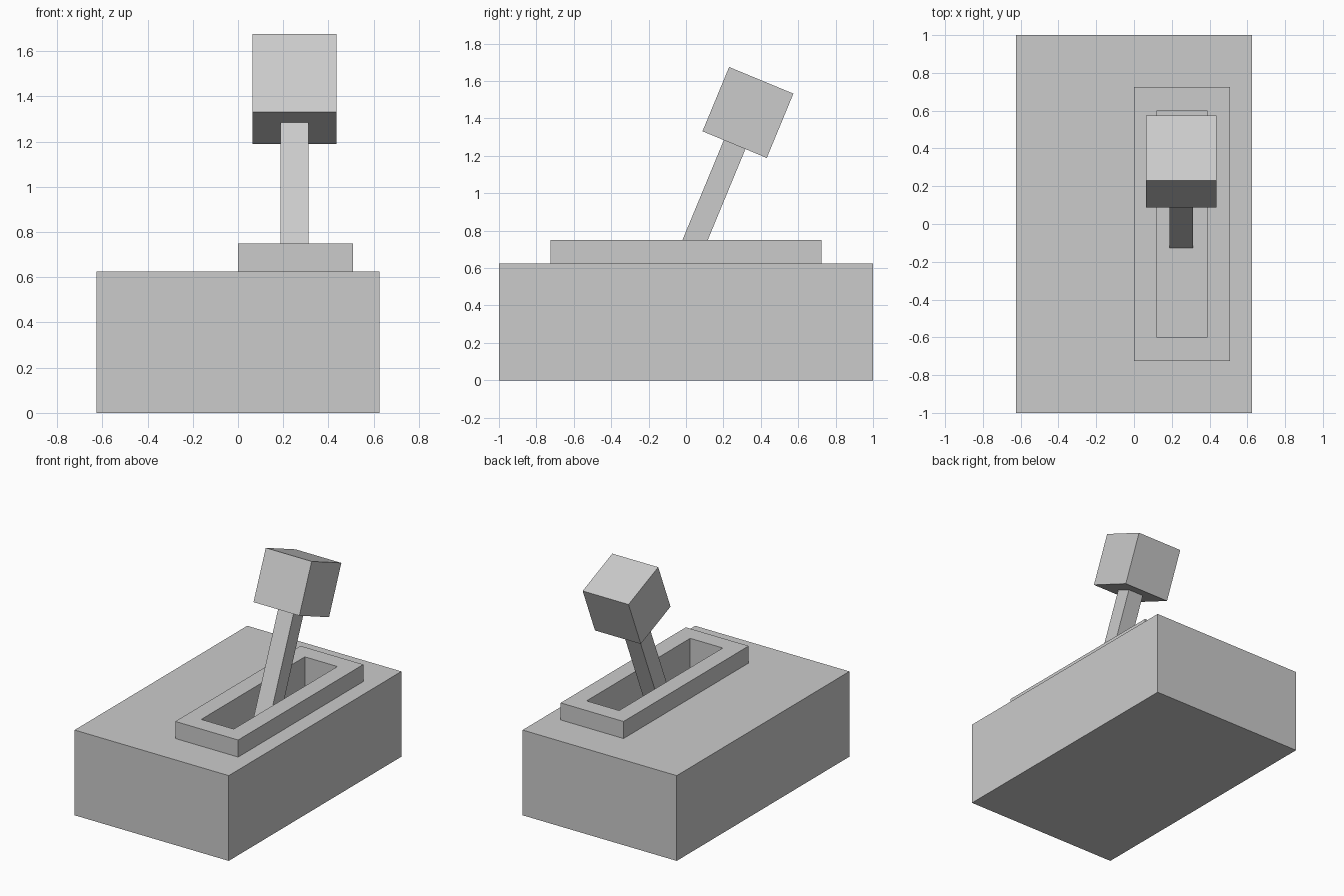
import bpy
import bmesh
import math
from mathutils import Matrix, Vector

default = bpy.data.objects.get("Cube")
if default:
    bpy.data.objects.remove(default, do_unlink=True)

grey = bpy.data.materials.new("plain grey")
grey.use_nodes = True
GREY = (0.6, 0.6, 0.6, 1)
grey.diffuse_color = GREY
grey.node_tree.nodes["Principled BSDF"].inputs["Base Color"].default_value = GREY


def box(name, size, centre, tilt=0):
    """Box of the given size, tilted about x."""
    mesh = bpy.data.meshes.new(name)
    bm = bmesh.new()
    matrix = (Matrix.Translation(centre) @ Matrix.Rotation(tilt, 4, 'X')
              @ Matrix.Diagonal((*size, 1)))
    bmesh.ops.create_cube(bm, size=1, matrix=matrix)
    bm.to_mesh(mesh)
    bm.free()
    mesh.materials.append(grey)
    obj = bpy.data.objects.new(name, mesh)
    bpy.context.collection.objects.link(obj)
    return obj


def cut(obj, cutter):
    mod = obj.modifiers.new("slot", 'BOOLEAN')
    mod.operation = 'DIFFERENCE'
    mod.solver = 'EXACT'
    mod.object = cutter


BASE_TOP, RIM_TOP, SLOT_FLOOR = 0.625, 0.75, 0.49
SLOT_X = 0.254

# Base block and raised rim, both cut by the lever slot
base = box("base", (1.25, 2, BASE_TOP), (0, 0, BASE_TOP / 2))
rim = box("slot_rim", (0.51, 1.45, RIM_TOP - BASE_TOP),
          (SLOT_X, 0, (RIM_TOP + BASE_TOP) / 2))
cutter = box("slot_cutter", (0.264, 1.2, 1), (SLOT_X, 0, SLOT_FLOOR + 0.5))
cutter.hide_render = True
cutter.hide_viewport = True
cutter.display_type = 'WIRE'
for part in (base, rim):
    cut(part, cutter)

# Leaning lever with a cube knob
TILT = math.radians(-22.5)
axis = Matrix.Rotation(TILT, 3, 'X') @ Vector((0, 0, 1))
neck = Vector((0.25, 0.26, 1.26))
KNOB, LENGTH = 0.372, 0.875
box("lever", (0.125, 0.125, LENGTH), neck - axis * LENGTH / 2, TILT)
box("lever_knob", (KNOB, KNOB, KNOB), neck + axis * KNOB / 2, TILT)
